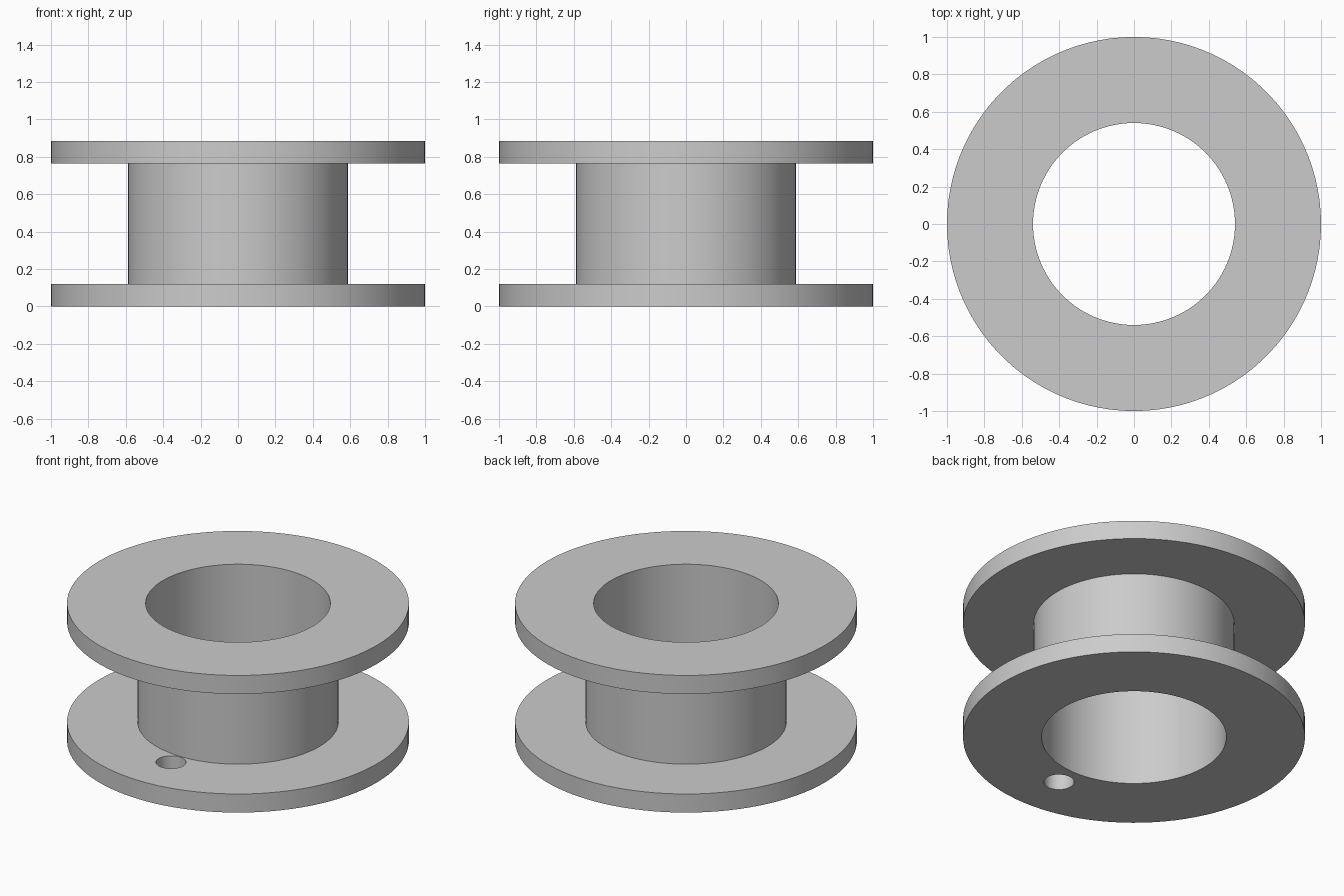
import bpy, bmesh, math

cube = bpy.data.objects.get("Cube")
if cube:
    bpy.data.objects.remove(cube, do_unlink=True)

HEIGHT, FLANGE = 0.885, 0.12
RIM, HUB, BORE = 1.0, 0.587, 0.54
SEGMENTS = 100

grey = bpy.data.materials.new("light grey")
grey.use_nodes = True
colour = (0.6, 0.6, 0.6, 1)
grey.diffuse_color = colour
grey.node_tree.nodes["Principled BSDF"].inputs["Base Color"].default_value = colour


def lathe(name, profile, segments):
    """Revolve a closed (radius, height) profile around z."""
    bm = bmesh.new()
    rings = []
    for i in range(segments):
        a = math.tau * i / segments
        rings.append([bm.verts.new((r * math.cos(a), r * math.sin(a), z))
                      for r, z in profile])
    n = len(profile)
    for i in range(segments):
        near, far = rings[i], rings[(i + 1) % segments]
        for j in range(n):
            k = (j + 1) % n
            bm.faces.new((near[j], far[j], far[k], near[k]))
    bmesh.ops.recalc_face_normals(bm, faces=bm.faces)
    mesh = bpy.data.meshes.new(name)
    bm.to_mesh(mesh)
    bm.free()
    obj = bpy.data.objects.new(name, mesh)
    bpy.context.collection.objects.link(obj)
    mesh.materials.append(grey)
    return obj


# Hollow hub with a flange at each end
top = HEIGHT - FLANGE
spool = lathe("spool", [
    (BORE, 0), (RIM, 0), (RIM, FLANGE), (HUB, FLANGE),
    (HUB, top), (RIM, top), (RIM, HEIGHT), (BORE, HEIGHT)], SEGMENTS)

# Small hole through the lower flange, just in front of the hub
bpy.ops.mesh.primitive_cylinder_add(vertices=48, radius=0.088, depth=FLANGE * 2,
                                    location=(0, -0.683, FLANGE / 2))
cutter = bpy.context.object
cutter.name = "hole_cutter"
cutter.hide_render = True
cutter.data.materials.append(grey)

bpy.ops.object.select_all(action='DESELECT')
spool.select_set(True)
bpy.context.view_layer.objects.active = spool
cut = spool.modifiers.new("hole", 'BOOLEAN')
cut.operation = 'DIFFERENCE'
cut.solver = 'EXACT'
cut.object = cutter
bpy.ops.object.modifier_apply(modifier=cut.name)
bpy.data.objects.remove(cutter, do_unlink=True)

bpy.ops.object.shade_smooth_by_angle(angle=math.radians(30))
